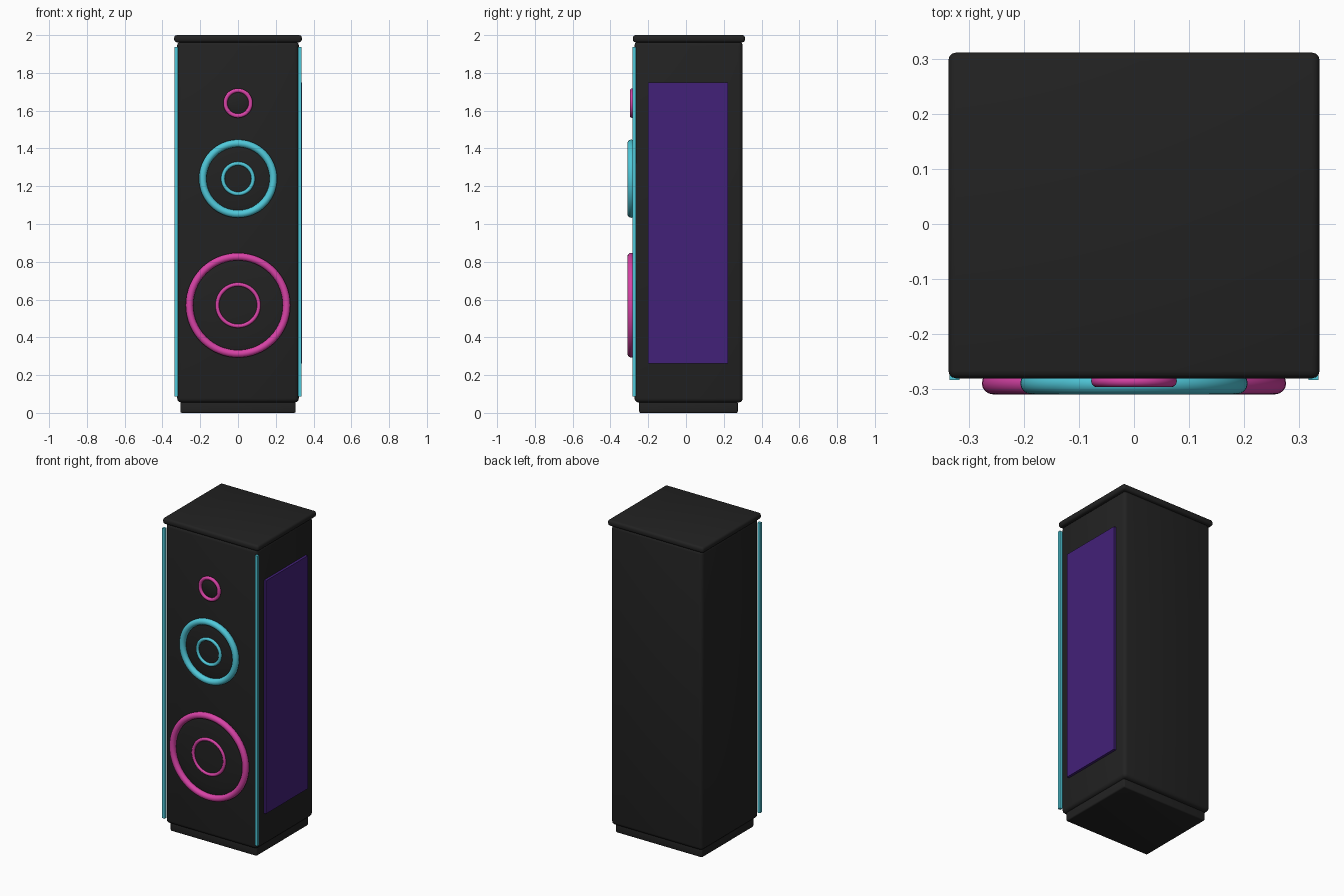
import bpy, bmesh, math

if "Cube" in bpy.data.objects:
    bpy.data.objects.remove(bpy.data.objects["Cube"])


def material(name, rgb):
    m = bpy.data.materials.new(name)
    m.diffuse_color = (*rgb, 1)
    m.use_nodes = True
    m.node_tree.nodes["Principled BSDF"].inputs["Base Color"].default_value = m.diffuse_color
    return m


BLACK = material("cabinet black", (0.016, 0.016, 0.016))
PINK = material("neon pink", (0.68, 0.055, 0.38))
CYAN = material("neon cyan", (0.08, 0.58, 0.70))
PURPLE = material("side purple", (0.055, 0.015, 0.19))


def finish(name, bm, mat):
    me = bpy.data.meshes.new(name)
    bm.to_mesh(me)
    bm.free()
    ob = bpy.data.objects.new(name, me)
    bpy.context.collection.objects.link(ob)
    me.materials.append(mat)
    return ob


def smooth(ob):
    bpy.ops.object.select_all(action='DESELECT')
    ob.select_set(True)
    bpy.context.view_layer.objects.active = ob
    bpy.ops.object.shade_smooth_by_angle(angle=math.radians(35))


def box(name, x, y, z, mat, bevel=0.0):
    """Box from (min, max) ranges, with optional rounded edges."""
    bm = bmesh.new()
    bmesh.ops.create_cube(bm, size=1)
    for v in bm.verts:
        v.co = [r[0] + (c + 0.5) * (r[1] - r[0]) for c, r in zip(v.co, (x, y, z))]
    if bevel:
        bmesh.ops.bevel(bm, geom=bm.edges[:], offset=bevel, segments=3,
                        profile=0.5, affect='EDGES')
    ob = finish(name, bm, mat)
    if bevel:
        smooth(ob)
    return ob


def ring(name, z, y, major, minor, mat):
    """Round tube ring facing the front."""
    bpy.ops.mesh.primitive_torus_add(
        location=(0, y, z), rotation=(math.pi / 2, 0, 0), major_radius=major,
        minor_radius=minor, major_segments=64, minor_segments=16)
    ob = bpy.context.object
    ob.name = name
    ob.data.materials.append(mat)
    smooth(ob)


def dome(name, z, radius, depth):
    """Shallow bulge on the front panel."""
    bm = bmesh.new()
    bmesh.ops.create_uvsphere(bm, u_segments=48, v_segments=24, radius=1)
    for v in bm.verts:
        x, y, h = v.co
        v.co = (x * radius, FRONT - h * depth, z + y * radius)
    bmesh.ops.recalc_face_normals(bm, faces=bm.faces[:])
    smooth(finish(name, bm, BLACK))


FRONT = -0.273

# Cabinet, lid and plinth
box("cabinet", (-0.322, 0.322), (FRONT, 0.30), (0.055, 1.967), BLACK, 0.022)
box("lid", (-0.338, 0.338), (-0.281, 0.312), (1.962, 2.0), BLACK, 0.014)
box("plinth", (-0.305, 0.305), (-0.248, 0.274), (0.0, 0.06), BLACK, 0.008)

# Light strips on both front corners
for side, s in (("left", -1), ("right", 1)):
    box(f"{side}_light_strip", sorted((s * 0.318, s * 0.336)),
        (-0.284, -0.266), (0.087, 1.937), CYAN)

# Panel on the right side only
box("side_panel", (0.315, 0.338), (-0.20, 0.222), (0.262, 1.748), PURPLE)

# Drivers: name, height, ring radius, tube, colour, inner ring radius, dome depth
for name, z, r, tube, mat, inner, depth in (
        ("tweeter", 1.64, 0.067, 0.011, PINK, None, 0.018),
        ("midrange", 1.24, 0.187, 0.020, CYAN, 0.080, 0.020),
        ("woofer", 0.57, 0.257, 0.020, PINK, 0.110, 0.022)):
    ring(name + "_ring", z, -0.286 if inner is None else -0.290, r, tube, mat)
    dome(name + "_dome", z, r, depth)
    if inner:
        ring(name + "_inner_ring", z, -0.293, inner, 0.010, mat)
